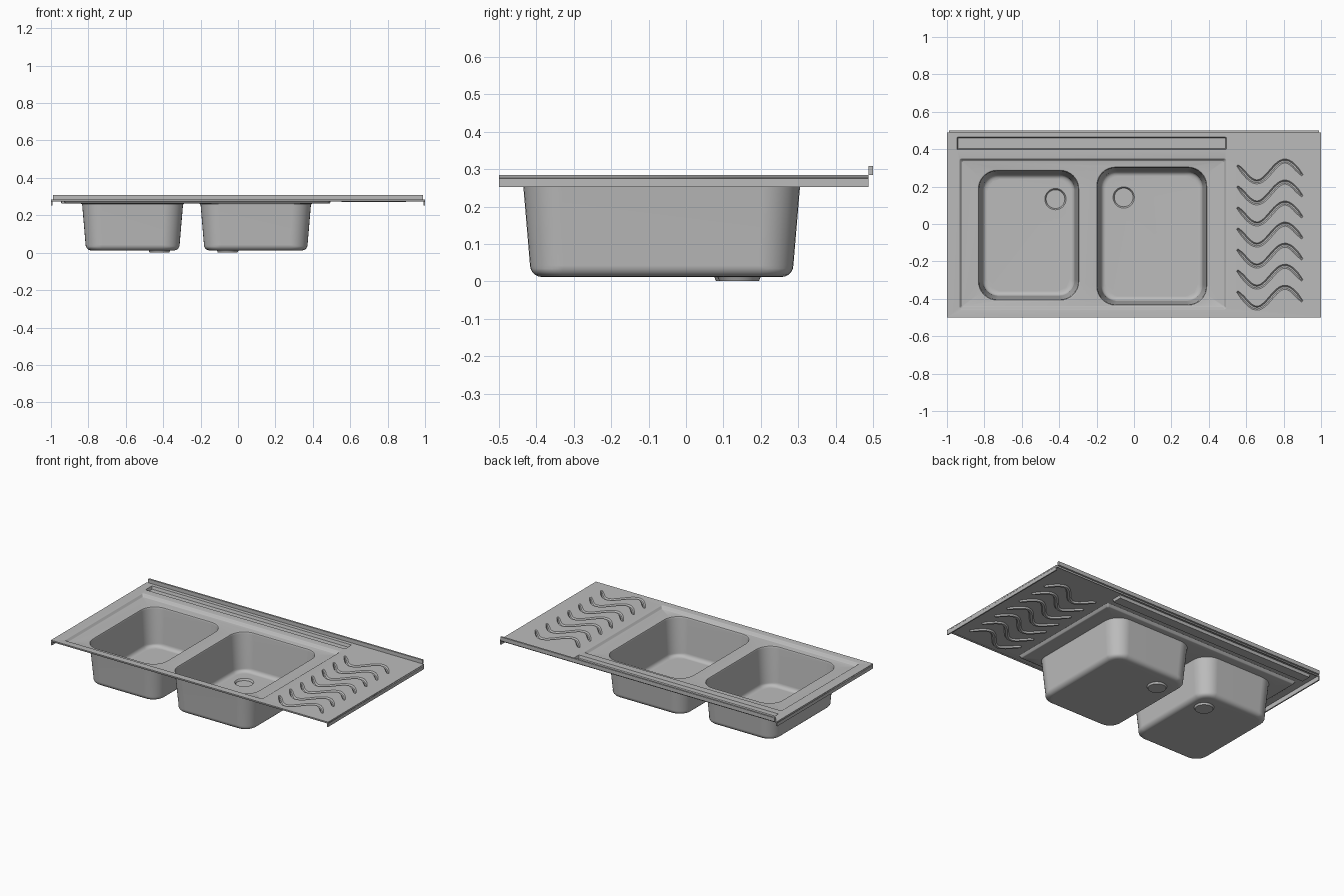
import bpy, bmesh, math
from mathutils import Vector

cube = bpy.data.objects.get("Cube")
if cube:
    bpy.data.objects.remove(cube, do_unlink=True)

steel = bpy.data.materials.new("brushed steel grey")
steel.use_nodes = True
steel.diffuse_color = (0.5, 0.5, 0.5, 1)
steel.node_tree.nodes["Principled BSDF"].inputs["Base Color"].default_value = (0.5, 0.5, 0.5, 1)

DECK, RECESS, FLOOR, DRAIN = 0.285, 0.267, 0.017, 0.005
bm = bmesh.new()


def rounded_rect(rect, inset, r, seg=8):
    """Outline of a rectangle (x0, x1, y0, y1) with rounded corners."""
    x0, x1, y0, y1 = rect
    x0, x1, y0, y1 = x0 + inset, x1 - inset, y0 + inset, y1 - inset
    corners = ((x1 - r, y1 - r), (x0 + r, y1 - r), (x0 + r, y0 + r), (x1 - r, y0 + r))
    pts = []
    for k, (cx, cy) in enumerate(corners):
        for i in range(seg + 1):
            a = math.pi / 2 * (k + i / seg)
            pts.append((cx + r * math.cos(a), cy + r * math.sin(a)))
    return pts


def circle(cx, cy, r, seg=32):
    turn = 2 * math.pi / seg
    return [(cx + r * math.cos(i * turn), cy + r * math.sin(i * turn)) for i in range(seg)]


def ring(pts, z):
    verts = [bm.verts.new((x, y, z)) for x, y in pts]
    for a, b in zip(verts, verts[1:] + verts[:1]):
        bm.edges.new((a, b))
    return verts


def bridge(a, b):
    n = len(a)
    for i in range(n):
        j = (i + 1) % n
        bm.faces.new((a[i], a[j], b[j], b[i]))


def stack(levels):
    """Join outlines at successive heights; return first and last ring."""
    rings = [ring(p, z) for p, z in levels]
    for a, b in zip(rings, rings[1:]):
        bridge(a, b)
    return rings[0], rings[-1]


def fill(*rings):
    """Flat face between an outline and its holes."""
    edges = [bm.edges.get((a, b)) for r in rings for a, b in zip(r, r[1:] + r[:1])]
    bmesh.ops.triangle_fill(bm, use_beauty=True, use_dissolve=False, edges=edges,
                            normal=Vector((0, 0, 1)))


def wave(yc, half, trim, n=24):
    """Closed outline around one drainer wave."""
    xa, xb = 0.552 + trim, 0.9 - trim
    left, right = [], []
    for i in range(n + 1):
        x = xa + (xb - xa) * i / n
        phase = math.pi * (x - 0.657) / 0.15
        y = yc - 0.056 * math.cos(phase)
        t = Vector((1, 0.056 * math.pi / 0.15 * math.sin(phase))).normalized()
        w = half * min(1, 0.45 + i / 3, 0.45 + (n - i) / 3)
        left.append((x - t.y * w, y + t.x * w))
        right.append((x + t.y * w, y - t.x * w))
    return left + right[::-1]


# Bowls with rounded rims, tapering walls and sunken drains
bowl_tops = []
for rect, drain in (((-0.83, -0.297, -0.405, 0.285), (-0.42, 0.133)),
                    ((-0.197, 0.387, -0.432, 0.302), (-0.055, 0.142))):
    levels = [(rounded_rect(rect, -0.009, 0.105), RECESS),
              (rounded_rect(rect, -0.002, 0.1), RECESS - 0.003),
              (rounded_rect(rect, 0.002, 0.097), RECESS - 0.012)]
    for i in range(6):
        a = math.pi / 2 * i / 5
        levels.append((rounded_rect(rect, 0.046 - 0.026 * math.cos(a), 0.088 - 0.02 * math.sin(a)),
                       FLOOR + 0.026 * (1 - math.sin(a))))
    top, bottom = stack(levels)
    bowl_tops.append(top)
    rim, base = stack([(circle(*drain, 0.057), FLOOR), (circle(*drain, 0.053), FLOOR - 0.003),
                       (circle(*drain, 0.05), DRAIN)])
    fill(bottom, rim)
    fill(base)

# Sunken area around the bowls
area = (-0.935, 0.495, -0.457, 0.352)
area_top, area_floor = stack([(rounded_rect(area, 0, 0.012, 3), DECK),
                              (rounded_rect(area, 0.004, 0.01, 3), DECK - 0.003),
                              (rounded_rect(area, 0.012, 0.008, 3), RECESS + 0.003),
                              (rounded_rect(area, 0.017, 0.006, 3), RECESS)])
fill(area_floor, *bowl_tops)

# Narrow trough along the back
trough = (-0.946, 0.494, 0.398, 0.464)
trough_top, trough_floor = stack([(rounded_rect(trough, 0, 0.004, 2), DECK),
                                  (rounded_rect(trough, 0.005, 0.003, 2), RECESS)])
fill(trough_floor)

# Wavy drainer grooves
wave_tops = []
for k in range(7):
    yc = 0.281 - 0.1125 * k
    top, bottom = stack([(wave(yc, 0.011, 0), DECK), (wave(yc, 0.004, 0.005), DECK - 0.009)])
    wave_tops.append(top)
    fill(bottom)

# Deck sheet with a short folded edge
outline = [(-1, -0.5), (1, -0.5), (1, 0.488), (-1, 0.488)]
deck_top, deck_edge = stack([(outline, DECK), (outline, DECK - 0.01)])
fill(deck_top, area_top, trough_top, *wave_tops)

bmesh.ops.recalc_face_normals(bm, faces=bm.faces)
if sum(f.normal.z * f.calc_area() for f in bm.faces) < 0:
    bmesh.ops.reverse_faces(bm, faces=bm.faces)


def add_object(name, mesh_bm):
    mesh = bpy.data.meshes.new(name)
    mesh_bm.to_mesh(mesh)
    mesh_bm.free()
    mesh.materials.append(steel)
    obj = bpy.data.objects.new(name, mesh)
    bpy.context.collection.objects.link(obj)
    return obj


sink = add_object("sink_sheet", bm)
bpy.ops.object.select_all(action='DESELECT')
sink.select_set(True)
bpy.context.view_layer.objects.active = sink
bpy.ops.object.shade_smooth_by_angle(angle=math.radians(35))
solid = sink.modifiers.new("Sheet thickness", 'SOLIDIFY')
solid.thickness = 0.005
solid.offset = -1
weighted = sink.modifiers.new("Clean shading", 'WEIGHTED_NORMAL')
weighted.keep_sharp = True


def box(name, lo, hi):
    b = bmesh.new()
    bmesh.ops.create_cube(b, size=1)
    lo, hi = Vector(lo), Vector(hi)
    for v in b.verts:
        v.co = (lo + hi) / 2 + v.co * (hi - lo)
    return add_object(name, b)


# Hanging side lips and the raised back strip
for name, x in (("left_lip", 0.996), ("right_lip", -0.996)):
    box(name, (x - 0.004, -0.5, 0.253), (x + 0.004, 0.488, 0.2845))
box("back_upstand", (-0.99, 0.488, 0.284), (0.99, 0.5, 0.309))
